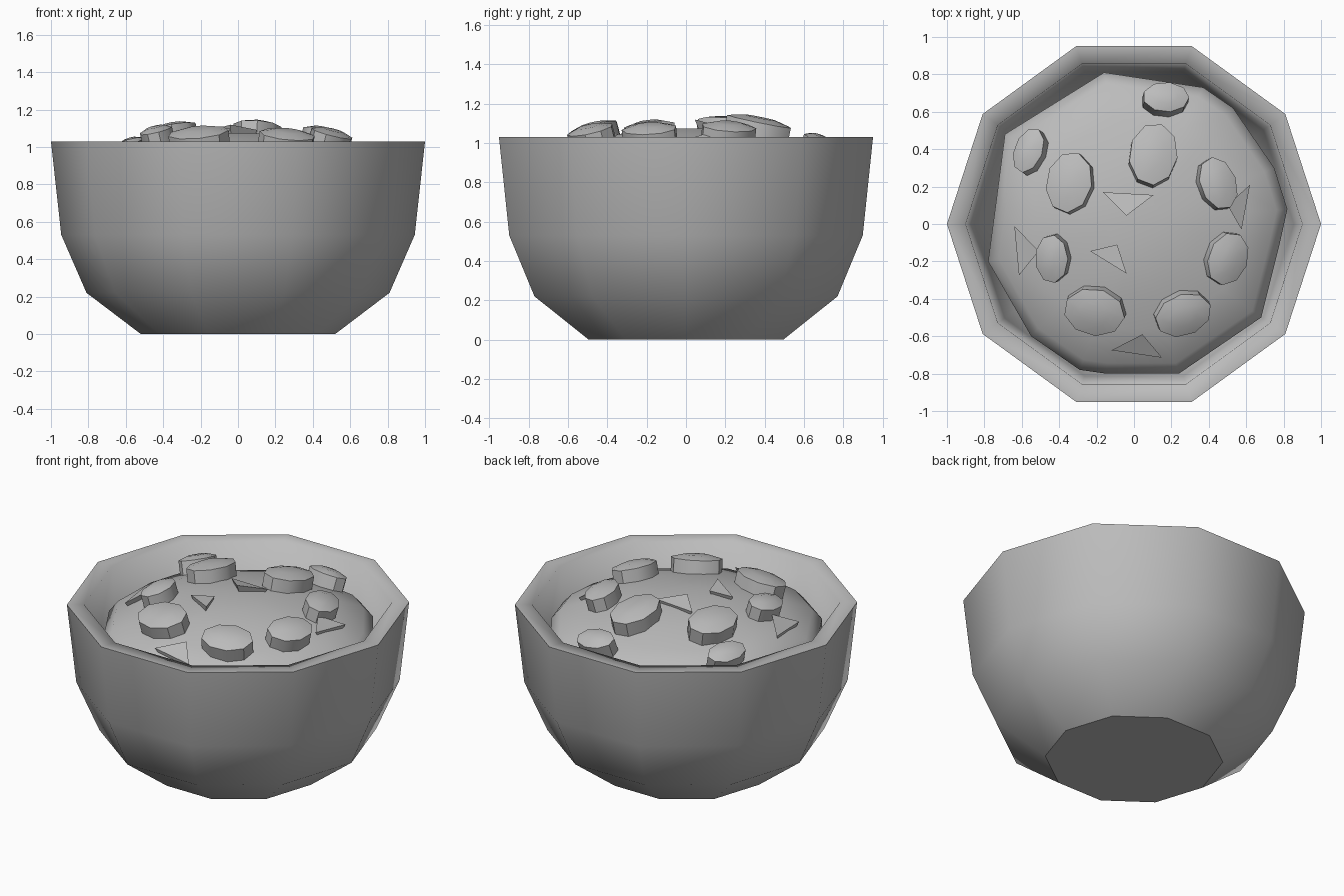
import bpy
import bmesh
import math
from mathutils import Matrix, Vector

default_cube = bpy.data.objects.get("Cube")
if default_cube:
    bpy.data.objects.remove(default_cube, do_unlink=True)

RIM_HEIGHT = 1.03
BOWL_SIDES = 10


def make_material(name, colour):
    material = bpy.data.materials.new(name)
    material.use_nodes = True
    material.diffuse_color = colour
    shader = material.node_tree.nodes["Principled BSDF"]
    shader.inputs["Base Color"].default_value = colour
    return material


grey = make_material("plain grey", (0.5, 0.5, 0.5, 1))


def finish(mesh_data, name, smooth_angle=None):
    """Turn a bmesh into a linked object with outward normals."""
    bmesh.ops.recalc_face_normals(mesh_data, faces=mesh_data.faces)
    mesh = bpy.data.meshes.new(name)
    mesh_data.to_mesh(mesh)
    mesh_data.free()
    mesh.materials.append(grey)
    obj = bpy.data.objects.new(name, mesh)
    bpy.context.collection.objects.link(obj)
    if smooth_angle:
        bpy.ops.object.select_all(action="DESELECT")
        obj.select_set(True)
        bpy.context.view_layer.objects.active = obj
        bpy.ops.object.shade_smooth_by_angle(angle=math.radians(smooth_angle))
    return obj


def loft(mesh_data, rings):
    """Skin a stack of point rings and cap both ends."""
    loops = [[mesh_data.verts.new(point) for point in ring] for ring in rings]
    count = len(loops[0])
    for lower, upper in zip(loops, loops[1:]):
        for i in range(count):
            j = (i + 1) % count
            mesh_data.faces.new((lower[i], lower[j], upper[j], upper[i]))
    mesh_data.faces.new(loops[0])
    mesh_data.faces.new(loops[-1])


def circle(radius, height, sides):
    angles = [math.tau * i / sides for i in range(sides)]
    return [(radius * math.cos(a), radius * math.sin(a), height) for a in angles]


def soup_height(x, y):
    return 1.08 - 0.28 * (x * x + y * y)


def soup_normal(x, y):
    return Vector((0.56 * x, 0.56 * y, 1)).normalized()


# Bowl: ten-sided shell, outside from the foot up, then down the inside
profile = [(0.52, 0), (0.81, 0.22), (0.945, 0.53), (1, RIM_HEIGHT),
           (0.9, RIM_HEIGHT), (0.855, 0.56), (0.73, 0.28), (0.46, 0.1)]
bm = bmesh.new()
loft(bm, [circle(radius, height, BOWL_SIDES) for radius, height in profile])
for face in bm.faces:
    face.smooth = True
for edge in bm.edges:
    a, b = edge.verts
    on_foot = max(a.co.z, b.co.z) < 0.01
    on_rim = min(a.co.z, b.co.z) > 1 and min(a.co.xy.length, b.co.xy.length) > 0.95
    edge.smooth = not (on_foot or on_rim)
finish(bm, "bowl")

# Soup: uneven domed filling with a steep edge
outline = [(0.82, 0.08), (0.75, 0.3), (0.53, 0.62), (0.37, 0.73), (-0.16, 0.81),
           (-0.69, 0.48), (-0.74, 0.1), (-0.78, -0.2), (-0.55, -0.6),
           (-0.29, -0.78), (-0.15, -0.8), (0.24, -0.8), (0.68, -0.5), (0.78, -0.1)]
rings = [[(x, y, 0.6) for x, y in outline],
         [(x, y, 0.85) for x, y in outline]]
for scale in (0.93, 0.7, 0.45, 0.2):
    rings.append([(x * scale, y * scale, soup_height(x * scale, y * scale))
                  for x, y in outline])
bm = bmesh.new()
loft(bm, rings)
finish(bm, "soup", 60)

# Chunks: rounded slices lying on the dome (x, y, half width, half depth, turn)
chunks = [(0.165, 0.655, 0.125, 0.085, 0), (-0.545, 0.38, 0.08, 0.125, -20),
          (-0.335, 0.215, 0.125, 0.165, -10), (0.1, 0.36, 0.13, 0.17, -8),
          (0.435, 0.21, 0.1, 0.145, 20), (0.485, -0.18, 0.11, 0.145, -20),
          (-0.425, -0.18, 0.09, 0.13, 0), (-0.205, -0.455, 0.165, 0.13, -10),
          (0.255, -0.47, 0.155, 0.115, 20)]
for number, (x, y, width, depth, turn) in enumerate(chunks, 1):
    bm = bmesh.new()
    loft(bm, [circle(1, -0.05, 9), circle(1, 0.07, 9), circle(0.5, 0.09, 9)])
    tilt = Vector((0, 0, 1)).rotation_difference(soup_normal(x, y))
    bm.transform(Matrix.Translation((x, y, soup_height(x, y)))
                 @ tilt.to_matrix().to_4x4()
                 @ Matrix.Rotation(math.radians(turn), 4, "Z")
                 @ Matrix.Diagonal((width, depth, 1, 1)))
    finish(bm, f"chunk_{number}", 40)

# Shards: thin three-cornered flakes, first corner tipped up
shards = [((-0.04, 0.045), (0.105, 0.155), (-0.165, 0.17)),
          ((-0.04, -0.265), (-0.09, -0.11), (-0.235, -0.145)),
          ((-0.51, -0.145), (-0.64, -0.01), (-0.615, -0.275)),
          ((0.5, 0.1), (0.575, -0.03), (0.62, 0.21)),
          ((0.045, -0.59), (-0.12, -0.675), (0.15, -0.715))]
for number, corners in enumerate(shards, 1):
    top = [Vector((x, y, soup_height(x, y) + lift))
           for (x, y), lift in zip(corners, (0.04, 0.02, 0.02))]
    centre = sum(top, Vector()) / 3
    bottom = [point.lerp(centre, 0.4) - Vector((0, 0, 0.07)) for point in top]
    bm = bmesh.new()
    loft(bm, [bottom, top])
    finish(bm, f"shard_{number}")
